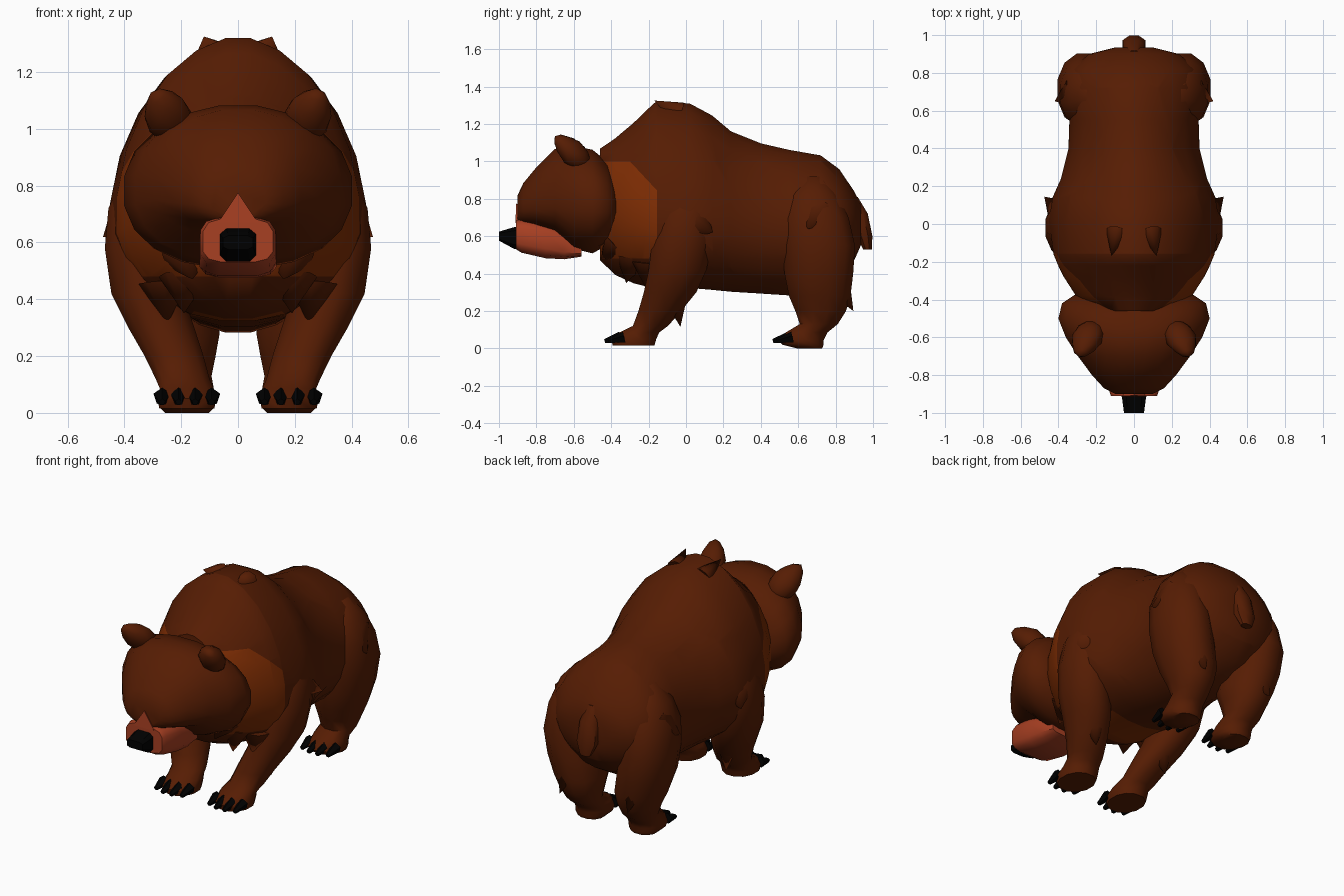
import bpy, bmesh, math
from mathutils import Vector, Matrix

if "Cube" in bpy.data.objects:
    bpy.data.objects.remove(bpy.data.objects["Cube"])


def material(name, rgb):
    m = bpy.data.materials.new(name)
    m.diffuse_color = (*rgb, 1)
    m.use_nodes = True
    m.node_tree.nodes["Principled BSDF"].inputs["Base Color"].default_value = m.diffuse_color
    return m


BROWN = material("brown fur", (0.093, 0.012, 0.001))
RUST = material("rust fur", (0.21, 0.026, 0.001))
MUZZLE = material("reddish muzzle", (0.39, 0.05, 0.016))
BLACK = material("black", (0.0, 0.0, 0.0))


def finish(name, bm, mat, angle=50):
    bmesh.ops.recalc_face_normals(bm, faces=bm.faces)
    me = bpy.data.meshes.new(name)
    bm.to_mesh(me)
    bm.free()
    me.materials.append(mat)
    me.polygons.foreach_set("use_smooth", [True] * len(me.polygons))
    me.set_sharp_from_angle(angle=math.radians(angle))
    ob = bpy.data.objects.new(name, me)
    bpy.context.collection.objects.link(ob)
    return ob


def skin(name, loops, mat, angle=50, cuts=()):
    """Join rings of points into a capped tube, then add edge cuts along planes."""
    bm = bmesh.new()
    rings = [[bm.verts.new(p) for p in loop] for loop in loops]
    n = len(rings[0])
    for a, b in zip(rings, rings[1:]):
        for i in range(n):
            j = (i + 1) % n
            bm.faces.new((a[i], a[j], b[j], b[i]))
    bm.faces.new(rings[0])
    bm.faces.new(rings[-1])
    for co, no in cuts:
        bmesh.ops.bisect_plane(bm, geom=bm.verts[:] + bm.edges[:] + bm.faces[:],
                               plane_co=co, plane_no=no)
    return finish(name, bm, mat, angle)


def unit(i, n, p):
    """Point on a rounded square; p = 1 gives a circle."""
    t = 2 * math.pi * (i + 0.5) / n
    c, s = math.cos(t), math.sin(t)
    return math.copysign(abs(c) ** p, c), math.copysign(abs(s) ** p, s)


def loft_y(name, rings, mat, n=20, p=1.0, angle=50, taper=1.0, cuts=()):
    """Rings are (y, bottom, widest height, top, half width)."""
    loops = []
    for y, zb, zm, zt, w in rings:
        loop = []
        for c, s in (unit(i, n, p) for i in range(n)):
            if s > 0:
                c = math.copysign(abs(c) ** taper, c)
            loop.append((w * c, y, zm + s * (zt - zm if s > 0 else zm - zb)))
        loops.append(loop)
    return skin(name, loops, mat, angle, cuts)


def loft_z(name, rings, mat, side=1, n=12):
    """Rings are (z, centre x, centre y, radius x, radius y)."""
    loops = []
    for z, x, y, rx, ry in rings:
        pts = [unit(i, n, 0.95) for i in range(n)]
        loops.append([(side * (x + rx * c), y + ry * s, z) for c, s in pts])
    return skin(name, loops, mat)


def spike(name, base, tip, r, mat, n=5, end=0.0):
    """Tapered tuft or claw from base to tip."""
    base, tip = Vector(base), Vector(tip)
    d = tip - base
    bm = bmesh.new()
    rot = d.to_track_quat('Z', 'Y').to_matrix().to_4x4()
    bmesh.ops.create_cone(bm, cap_ends=True, segments=n, radius1=r, radius2=end,
                          depth=d.length, matrix=Matrix.Translation((base + tip) / 2) @ rot)
    return finish(name, bm, mat, 60)


# Torso with shoulder hump; cuts outline the ruff
body = loft_y("body", [
    (-0.46, .47, .75, 1.07, .22), (-0.38, .39, .75, 1.125, .31),
    (-0.28, .345, .72, 1.21, .375), (-0.22, .33, .70, 1.27, .405),
    (-0.16, .32, .68, 1.325, .43), (0.02, .32, .65, 1.315, .455),
    (0.14, .31, .65, 1.25, .435), (0.24, .30, .65, 1.165, .39),
    (0.40, .29, .65, 1.10, .35), (0.55, .28, .65, 1.065, .345),
    (0.72, .32, .66, 1.035, .365), (0.82, .38, .67, .96, .335),
    (0.90, .47, .67, .84, .24), (0.935, .55, .67, .77, .10)],
    BROWN, 24, taper=1.12, cuts=(
        ((0, 0, 1.0), (0, 0, 1)), ((0, 0, .48), (0, 0, 1)),
        ((0, -.30, 1.0), (0, .73, .68)), ((0, -.155, .8), (0, 1, 0))))

# Rust ruff on the neck sides, and a small patch under the chest
body.data.materials.append(RUST)
for f in body.data.polygons:
    c = f.center
    ruff = (c.y < -.155 and .48 < c.z < 1.0 and abs(c.x) > .12
            and (c.y + .30) * .73 + (c.z - 1.0) * .68 < 0)
    patch = -.23 < c.y < .03 and c.z < .36 and abs(c.x) < .15
    if ruff or patch:
        f.material_index = 1

# Head
loft_y("head", [
    (-0.37, .64, .75, .89, .31), (-0.42, .55, .77, 1.0, .385),
    (-0.50, .505, .78, 1.065, .405), (-0.60, .53, .78, 1.085, .365),
    (-0.70, .62, .78, 1.07, .30), (-0.80, .65, .76, .97, .225),
    (-0.87, .665, .75, .885, .16), (-0.90, .68, .75, .82, .10)], BROWN, 20, 0.9)

# Muzzle with its bridge
loft_y("muzzle", [
    (-0.56, .49, .52, .56, .12), (-0.65, .475, .55, .635, .138),
    (-0.75, .48, .58, .675, .138), (-0.88, .51, .60, .69, .135),
    (-0.91, .53, .60, .685, .125)], MUZZLE, 12, 0.55, 40)
bm = bmesh.new()
a, b, c, d = [bm.verts.new(p) for p in
              [(-.07, -.912, .67), (.07, -.912, .67), (0, -.908, .775), (0, -.78, .69)]]
for tri in ((a, b, c), (a, c, d), (b, d, c), (a, d, b)):
    bm.faces.new(tri)
finish("muzzle_bridge", bm, MUZZLE, 30)

# Nose
loft_y("nose", [(-0.89, .53, .595, .655, .06), (-0.92, .53, .595, .65, .066),
                (-1.0, .575, .60, .625, .055)], BLACK, 8, 0.5, 30)

# Tail
loft_z("tail", [(.81, 0, .89, .035, .03), (.72, 0, .93, .06, .045),
                (.60, 0, .955, .065, .045), (.53, 0, .97, .035, .025)], BROWN, 1, 8)

FRONT_LEG = [
    (.92, .30, .01, .05, .05), (.82, .32, .01, .095, .115), (.72, .34, .0, .12, .15),
    (.58, .345, -.02, .128, .165), (.42, .32, -.045, .13, .16), (.30, .27, -.085, .12, .145),
    (.20, .225, -.14, .107, .118), (.12, .195, -.19, .098, .097), (.085, .18, -.25, .098, .11),
    (.05, .18, -.28, .107, .125), (.015, .18, -.28, .10, .115)]
HIND_LEG = [
    (.92, .20, .68, .06, .06), (.82, .23, .68, .12, .14), (.70, .255, .69, .14, .185),
    (.55, .26, .71, .15, .20), (.40, .235, .71, .155, .19), (.28, .205, .715, .145, .17),
    (.20, .195, .72, .12, .14), (.13, .19, .71, .10, .105), (.085, .18, .645, .098, .115),
    (.045, .18, .615, .105, .125), (.02, .18, .625, .10, .115), (.0, .18, .66, .08, .07)]

for side, tag in ((1, "right"), (-1, "left")):
    loft_z("front_leg_" + tag, FRONT_LEG, BROWN, side)
    loft_z("hind_leg_" + tag, HIND_LEG, BROWN, side)

    # Four claws on each paw
    for paw, y0 in (("front", -0.37), ("hind", 0.53)):
        for i in range(4):
            x = 0.093 + 0.058 * i
            y = y0 + (0.02 if i in (0, 3) else 0)
            spike(f"{paw}_claw_{tag}_{i}", (side * x, y + 0.02, .058),
                  (side * x, y - 0.065, .038), .032, BLACK, 5, .012)

    # Ear: thick ball leaning forward
    wide = Vector((.9 * side, 0, -.43)).normalized()
    tall = Vector((.0, -.66, .75))
    tall = (tall - wide * tall.dot(wide)).normalized()
    rot = Matrix((wide, tall, wide.cross(tall))).transposed().to_4x4()
    place = Matrix.Translation((side * .25, -.61, 1.05)) @ rot
    bm = bmesh.new()
    bmesh.ops.create_icosphere(bm, subdivisions=2, radius=1)
    for v in bm.verts:
        v.co.x *= 1 - .3 * max(v.co.y, 0)
        v.co.z *= 1 - .3 * max(v.co.y, 0)
    bm.transform(place @ Matrix.Diagonal((.085, .13, .068, 1)))
    finish("ear_" + tag, bm, BROWN)

    # Fur tufts on hump, elbow, shoulder, hip and heel
    for name, base, tip, r in (
            ("hump_tuft", (.09, -.04, 1.26), (.12, -.17, 1.325), .06),
            ("elbow_tuft", (.24, -.06, .30), (.25, -.03, .115), .08),
            ("shoulder_tuft", (.37, .04, .68), (.475, .145, .62), .10),
            ("hip_tuft", (.30, .70, .72), (.42, .65, .64), .10),
            ("heel_tuft", (.22, .79, .38), (.23, .895, .20), .09)):
        spike(f"{name}_{tag}", (side * base[0], *base[1:]), (side * tip[0], *tip[1:]), r, BROWN, 8)

    # Ragged ruff tips under the neck
    for i, (base, tip) in enumerate((((.18, -.37, .56), (.16, -.455, .47)),
                                     ((.19, -.29, .48), (.19, -.32, .35)),
                                     ((.26, -.20, .46), (.25, -.21, .31)))):
        spike(f"ruff_tip_{tag}_{i}", (side * base[0], *base[1:]),
              (side * tip[0], *tip[1:]), .09, BROWN, 8)
